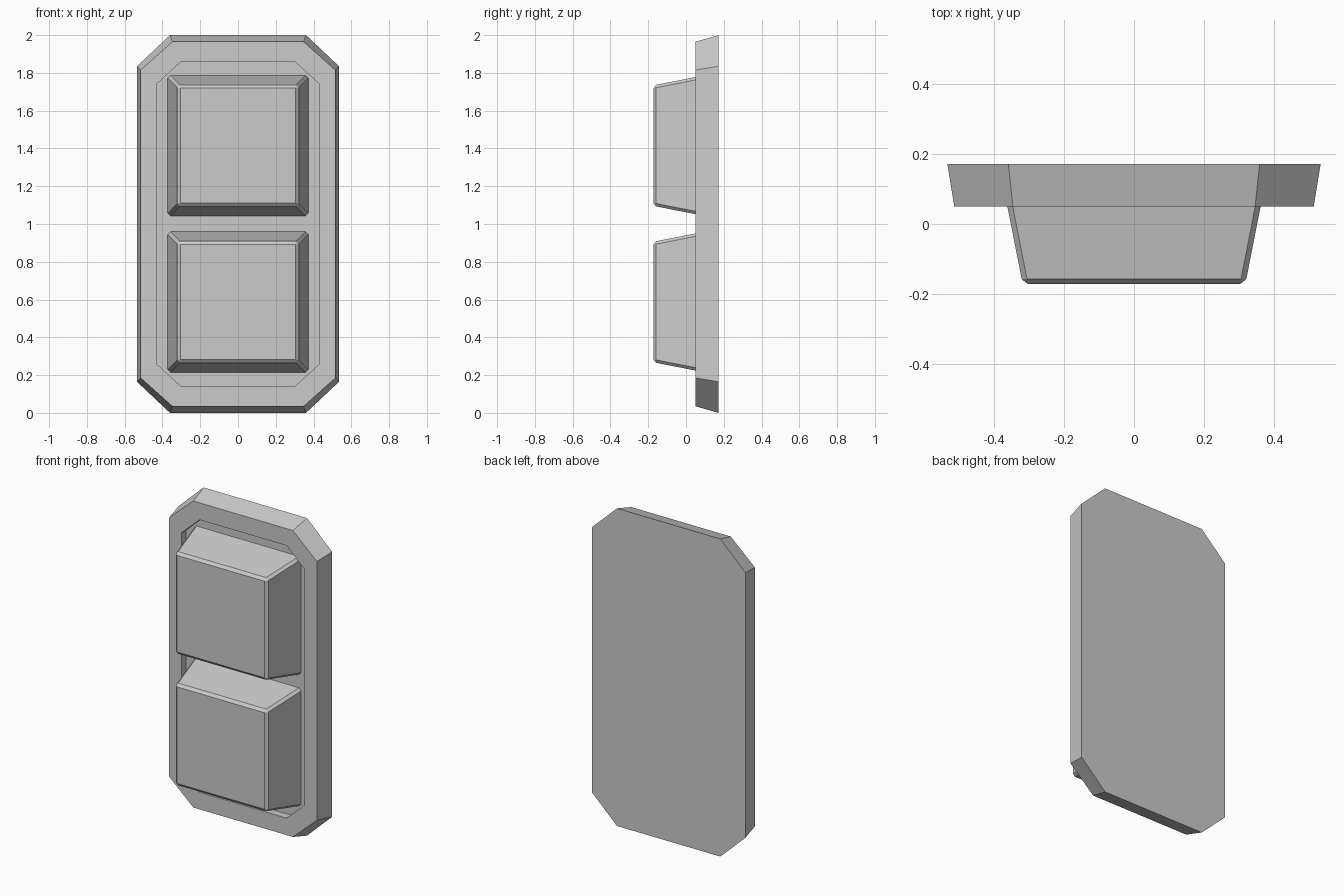
import bpy
import bmesh

cube = bpy.data.objects.get("Cube")
if cube:
    bpy.data.objects.remove(cube, do_unlink=True)

grey = bpy.data.materials.new("light_grey")
grey.use_nodes = True
colour = (0.6, 0.6, 0.6, 1)
grey.diffuse_color = colour
grey.node_tree.nodes["Principled BSDF"].inputs["Base Color"].default_value = colour


def finish(name, bm):
    bmesh.ops.recalc_face_normals(bm, faces=bm.faces)
    mesh = bpy.data.meshes.new(name)
    bm.to_mesh(mesh)
    bm.free()
    mesh.materials.append(grey)
    obj = bpy.data.objects.new(name, mesh)
    bpy.context.collection.objects.link(obj)
    return obj


def octagon(bm, y, w, h, cx, cz):
    """Ring of half width w and half height h with corners cut by cx, cz."""
    quarter = [(w, h - cz), (w - cx, h)]
    pts = (quarter + [(-x, z) for x, z in reversed(quarter)]
           + [(-x, -z) for x, z in quarter]
           + [(x, -z) for x, z in reversed(quarter)])
    return [bm.verts.new((x, y, 1 + z)) for x, z in pts]


def bridge(bm, a, b):
    for i in range(len(a)):
        j = (i + 1) % len(a)
        bm.faces.new((a[i], a[j], b[j], b[i]))


# Backplate: tapered octagonal slab with a straight-walled front recess
FLOOR = 0.097
bm = bmesh.new()
rings = [octagon(bm, *r) for r in (
    (0.1725, 0.535, 1.0, 0.175, 0.165),
    (0.05, 0.515, 0.965, 0.168, 0.15),
    (0.05, 0.43, 0.858, 0.127, 0.117),
    (FLOOR, 0.43, 0.858, 0.127, 0.117))]
for a, b in zip(rings, rings[1:]):
    bridge(bm, a, b)
bm.faces.new(rings[0])
bm.faces.new(rings[-1])
finish("backplate", bm)


# Push buttons: square frustums with chamfered edges, seated on the recess floor
def button(name, z):
    bm = bmesh.new()
    corners = ((-1, -1), (1, -1), (1, 1), (-1, 1))
    base, front = [[bm.verts.new((s * sx, y, z + s * sz)) for sx, sz in corners]
                   for y, s in ((FLOOR, 0.372), (-0.1725, 0.319))]
    bridge(bm, base, front)
    bm.faces.new(front)
    bmesh.ops.bevel(bm, geom=[e for e in bm.edges if not e.is_boundary],
                    offset=0.015, segments=1, affect='EDGES')
    finish(name, bm)


button("upper_button", 1.415)
button("lower_button", 0.587)
